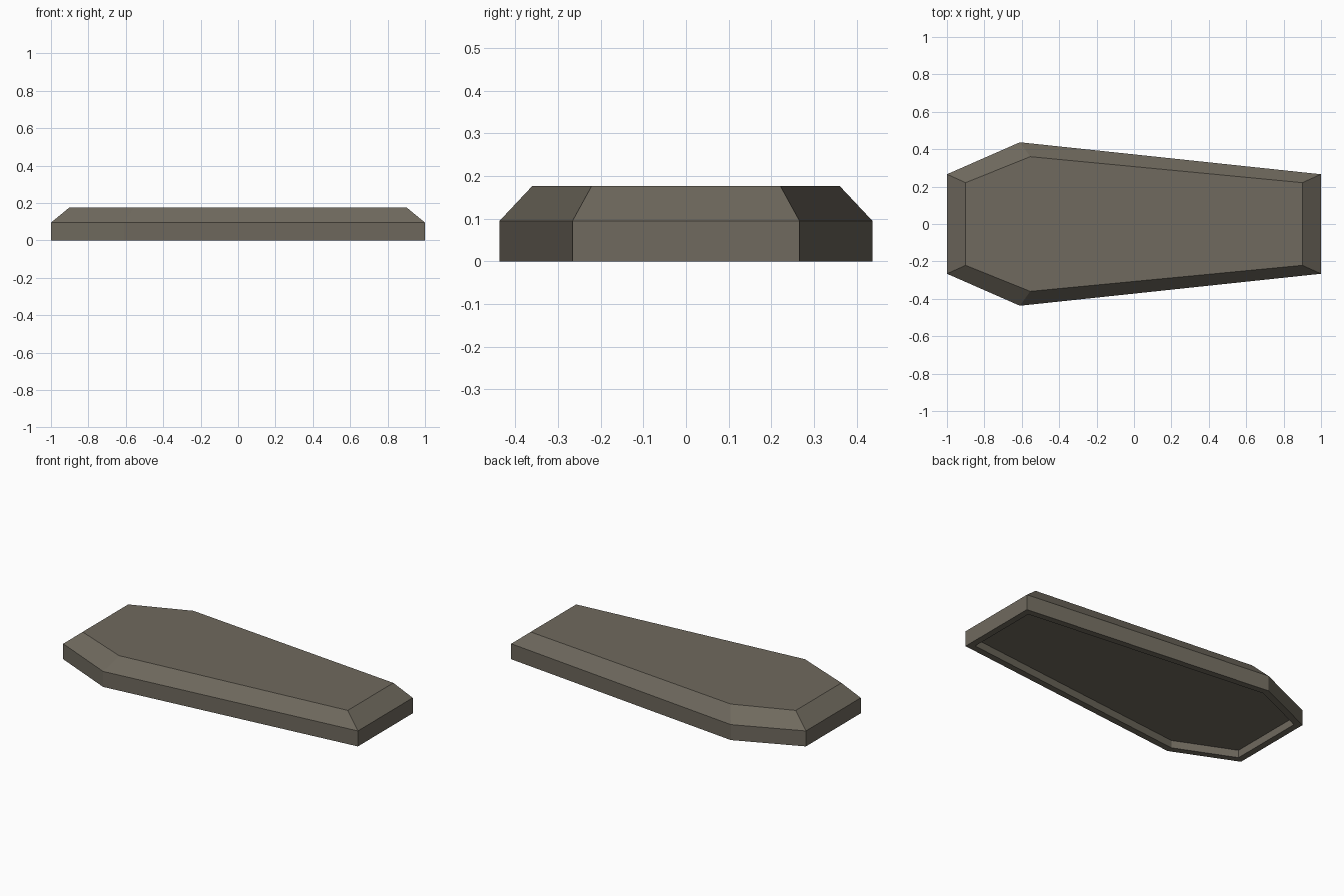
import bpy, bmesh

if "Cube" in bpy.data.objects:
    bpy.data.objects.remove(bpy.data.objects["Cube"])

# single stone-brown colour
mat = bpy.data.materials.new("grey brown wood")
mat.diffuse_color = (0.16, 0.143, 0.112, 1)
mat.use_nodes = True
mat.node_tree.nodes["Principled BSDF"].inputs["Base Color"].default_value = mat.diffuse_color


def hexagon(end_x, end_y, shoulder_x, shoulder_y):
    """Tapered six-sided outline, counter-clockwise from above."""
    half = [(-end_x, -end_y), (shoulder_x, -shoulder_y), (end_x, -end_y)]
    return half + [(x, -y) for x, y in reversed(half)]


outer = hexagon(1.0, 0.266, -0.61, 0.437)
top = hexagon(0.9, 0.221, -0.555, 0.36)

bm = bmesh.new()
rings = [[bm.verts.new((x, y, z)) for x, y in pts]
         for pts, z in ((outer, 0), (outer, 0.095), (top, 0.177))]

# upright sides and bevelled shoulders
for a, b in zip(rings, rings[1:]):
    for i in range(6):
        j = (i + 1) % 6
        bm.faces.new((a[i], a[j], b[j], b[i]))
bm.faces.new(rings[2])
under = bm.faces.new(rings[0][::-1])
bm.normal_update()

# recessed underside with a thin rim
bmesh.ops.inset_region(bm, faces=[under], thickness=0.04, use_even_offset=True)
floor = bmesh.ops.extrude_face_region(bm, geom=[under])["geom"]
bmesh.ops.translate(bm, vec=(0, 0, 0.047),
                    verts=[v for v in floor if isinstance(v, bmesh.types.BMVert)])
if under.is_valid:
    bmesh.ops.delete(bm, geom=[under], context='FACES_ONLY')
bmesh.ops.recalc_face_normals(bm, faces=bm.faces)

mesh = bpy.data.meshes.new("lid")
bm.to_mesh(mesh)
bm.free()
mesh.materials.append(mat)
lid = bpy.data.objects.new("lid", mesh)
bpy.context.collection.objects.link(lid)
